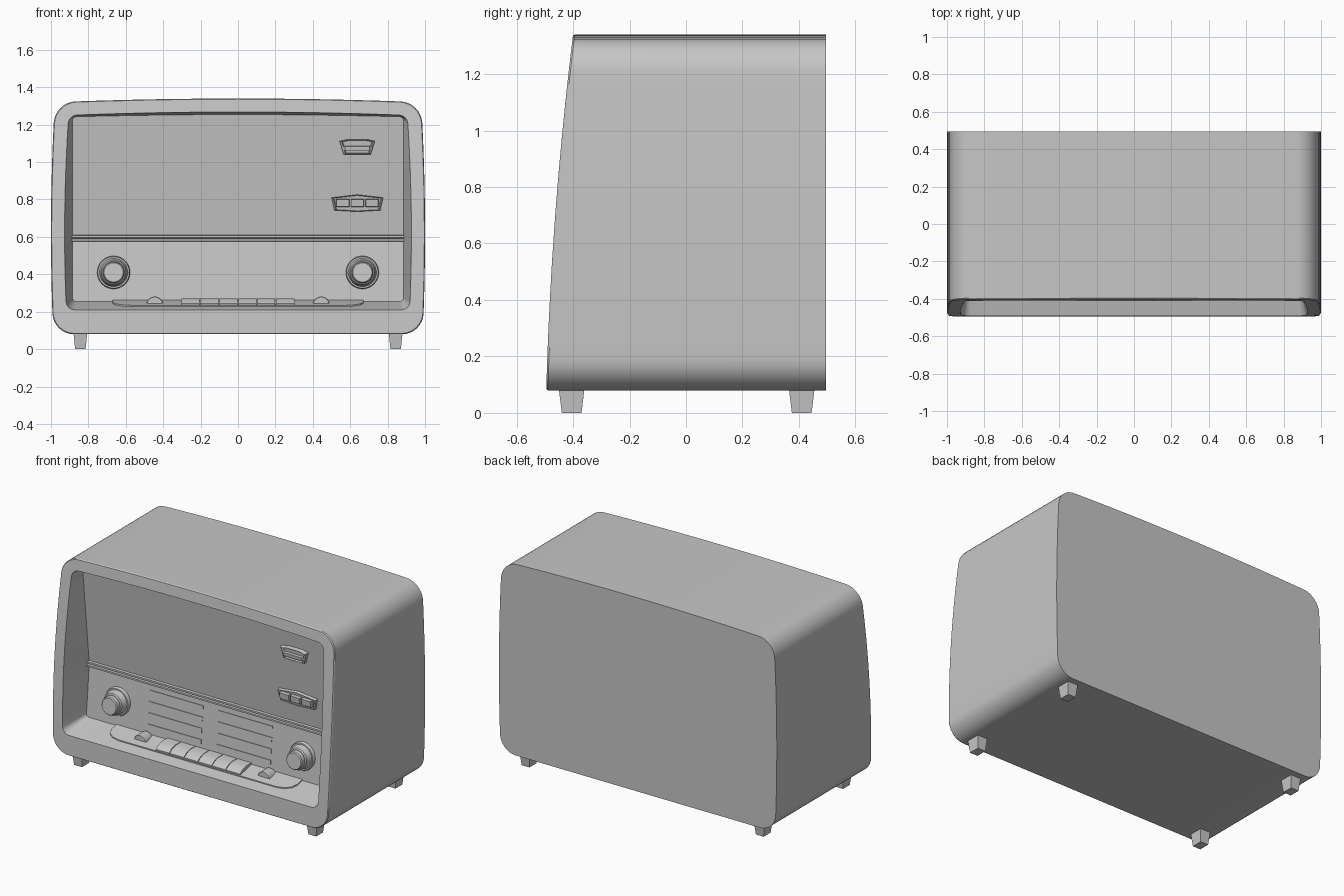
import bpy, bmesh, math

if "Cube" in bpy.data.objects:
    bpy.data.objects.remove(bpy.data.objects["Cube"], do_unlink=True)

grey = bpy.data.materials.new("plain_grey")
grey.use_nodes = True
COLOUR = (0.57, 0.57, 0.57, 1)
grey.diffuse_color = COLOUR
grey.node_tree.nodes["Principled BSDF"].inputs["Base Color"].default_value = COLOUR


def finish(name, bm, angle=30):
    bmesh.ops.recalc_face_normals(bm, faces=bm.faces[:])
    mesh = bpy.data.meshes.new(name)
    bm.to_mesh(mesh)
    bm.free()
    mesh.materials.append(grey)
    ob = bpy.data.objects.new(name, mesh)
    bpy.context.collection.objects.link(ob)
    bpy.ops.object.select_all(action="DESELECT")
    ob.select_set(True)
    bpy.context.view_layer.objects.active = ob
    bpy.ops.object.shade_smooth_by_angle(angle=math.radians(angle))
    return ob


def loft(name, rings, cap_start=True, cap_end=True):
    """Skin a series of closed rings that share one point count."""
    bm = bmesh.new()
    loops = [[bm.verts.new(p) for p in ring] for ring in rings]
    n = len(loops[0])
    for a, b in zip(loops, loops[1:]):
        for i in range(n):
            j = (i + 1) % n
            bm.faces.new((a[i], a[j], b[j], b[i]))
    if cap_start:
        bm.faces.new(loops[0])
    if cap_end:
        bm.faces.new(loops[-1])
    return finish(name, bm)


def rounded(w, bottom, top, r, bulge=0.0, pinch=0.0, steps=8, cuts=16):
    """Rounded outline in x and z with bowed top and sides."""
    corners = [(w - r, top - r), (r - w, top - r), (r - w, bottom + r), (w - r, bottom + r)]
    arcs = []
    for k, (cx, cz) in enumerate(corners):
        angles = [math.pi / 2 * (k + s / steps) for s in range(steps + 1)]
        arcs.append([(cx + r * math.cos(a), cz + r * math.sin(a)) for a in angles])
    pts = []
    for k in range(4):
        pts += arcs[k]
        (x0, z0), (x1, z1) = arcs[k][-1], arcs[(k + 1) % 4][0]
        pts += [(x0 + (x1 - x0) * i / cuts, z0 + (z1 - z0) * i / cuts) for i in range(1, cuts)]
    out = []
    for x, z in pts:
        t = (z - bottom) / (top - bottom)
        out.append((x * (1 - pinch * ((z - 0.62) / 0.65) ** 2),
                    z + bulge * t * (1 - (x / w) ** 2)))
    return out


def front_y(z):
    t = (z - 0.08) / 1.26
    return -0.495 + 0.035 * t + 0.06 * t * t


def panel_y(z):
    """Face of the inner panel, which bends back at the moulding."""
    if z > 0.59:
        return -0.265 - 0.07 * (z - 0.59) / 0.66
    return -0.265 - 0.03 * (0.59 - z) / 0.335


def shelf_z(y):
    return 0.21 + 0.045 * (y + 0.49) / 0.195


# Cabinet shell with sloping front frame and recess walls
outer = rounded(1.0, 0.08, 1.32, 0.11, 0.02, 0.018)
opening = rounded(0.927, 0.21, 1.25, 0.045, 0.018, 0.025)
inset = rounded(0.885, 0.255, 1.242, 0.02, 0.012)
lip = [(x * 0.996, z + (0.004 if z < 0.7 else -0.004)) for x, z in outer]
loft("cabinet", [
    [(x, 0.495, z) for x, z in outer],
    [(x, front_y(z) + 0.006, z) for x, z in outer],
    [(x, front_y(z), z) for x, z in lip],
    [(x, front_y(z), z) for x, z in opening],
    [(x, panel_y(z), z) for x, z in inset]], cap_end=False)

# Inner panel with a double moulding between dial and speaker
panel_profile = [(panel_y(z), z) for z in (0.25, 0.575)]
panel_profile += [(-0.285, 0.577), (-0.285, 0.588), (-0.27, 0.592), (-0.282, 0.596), (-0.282, 0.607)]
panel_profile += [(panel_y(z), z) for z in (0.61, 1.256)] + [(-0.2, 1.256), (-0.2, 0.25)]
loft("inner_panel", [[(x, y, z) for y, z in panel_profile] for x in (-0.888, 0.888)])


def on_panel(name, outline, layers):
    """Relief on the panel: each layer is (scale, height above panel)."""
    cx = sum(p[0] for p in outline) / len(outline)
    cz = sum(p[1] for p in outline) / len(outline)
    rings = []
    for s, d in layers:
        ring = [(cx + (x - cx) * s, cz + (z - cz) * s) for x, z in outline]
        rings.append([(x, panel_y(z) - d, z) for x, z in ring])
    return loft(name, rings)


def rect(x0, x1, z0, z1):
    return [(x0, z0), (x1, z0), (x1, z1), (x0, z1)]


# Speaker slats
for row in range(4):
    z = 0.31 + row * 0.071
    for side, x0, x1 in (("right", -0.445, -0.06), ("left", 0.05, 0.44)):
        on_panel(f"speaker_slat_{side}_{row + 1}", rect(x0, x1, z - 0.014, z + 0.014),
                 [(1, -0.01), (1, 0.004)])

# Tuning and volume knobs
for side, cx in (("right", -0.665), ("left", 0.665)):
    circle = [(cx + 0.088 * math.cos(a), 0.41 + 0.088 * math.sin(a))
              for a in (math.tau * i / 40 for i in range(40))]
    on_panel(f"knob_{side}", circle,
             [(1, -0.01), (1, 0.012), (0.95, 0.02), (0.86, 0.02), (0.8, 0.035), (0.77, 0.06),
              (0.7, 0.066), (0.66, 0.066), (0.64, 0.09), (0.58, 0.096)])

# Upper badge: flared tray with a raised bar
badge = [(0.565, 1.04), (0.71, 1.04), (0.732, 1.112), (0.69, 1.122), (0.59, 1.122), (0.543, 1.112)]
on_panel("upper_badge", badge, [(1, -0.01), (1, 0.022), (0.88, 0.03), (0.82, 0.015)])
on_panel("upper_badge_bar", rect(0.565, 0.71, 1.062, 1.085), [(1, 0), (1, 0.03), (0.92, 0.036)])

# Lower badge with three small buttons
badge = [(0.515, 0.742), (0.638, 0.735), (0.761, 0.742), (0.776, 0.81), (0.638, 0.826), (0.5, 0.81)]
on_panel("lower_badge", badge, [(1, -0.01), (1, 0.018), (0.94, 0.024), (0.9, 0.016)])
for i in range(3):
    x = 0.525 + i * 0.078
    on_panel(f"badge_button_{i + 1}", rect(x, x + 0.07, 0.76, 0.802), [(1, 0), (1, 0.034), (0.93, 0.04)])

# Key tray lying on the sloping shelf, its front corners rounded
tray = [(0.67, -0.29), (0.67, -0.345), (0.655, -0.38), (0.62, -0.405), (0.57, -0.415)]
tray += [(-x, y) for x, y in reversed(tray)]
loft("key_tray", [[(x, y, shelf_z(y) + h) for x, y in tray] for h in (-0.01, 0.007)])

# Piano keys
key_profile = [(-0.285, 0.245), (-0.285, 0.272), (-0.35, 0.272), (-0.385, 0.262), (-0.412, 0.243), (-0.412, 0.222)]
key_edges = [-0.305, -0.205, -0.1, 0.0, 0.1, 0.2, 0.305]
for i, (x0, x1) in enumerate(zip(key_edges, key_edges[1:])):
    loft(f"key_{i + 1}", [[(x, y, z) for y, z in key_profile] for x in (x0 + 0.002, x1 - 0.002)])

# Thumb wheels sunk into the tray
for side, cx in (("right", -0.445), ("left", 0.445)):
    rings = []
    for y, r in ((-0.3, 0.042), (-0.305, 0.045), (-0.365, 0.045), (-0.37, 0.042)):
        rings.append([(cx + r * math.cos(a), y, 0.236 + r * math.sin(a))
                      for a in (math.tau * i / 32 for i in range(32))])
    loft(f"thumb_wheel_{side}", rings)

# Tapered feet
for end, cy in (("front", -0.405), ("back", 0.41)):
    for side, cx in (("right", -0.843), ("left", 0.843)):
        loft(f"{end}_foot_{side}",
             [[(cx + sx * w, cy + sy * d, z) for sx, sy in ((-1, -1), (1, -1), (1, 1), (-1, 1))]
              for w, d, z in ((0.028, 0.035, 0), (0.037, 0.046, 0.09))])
